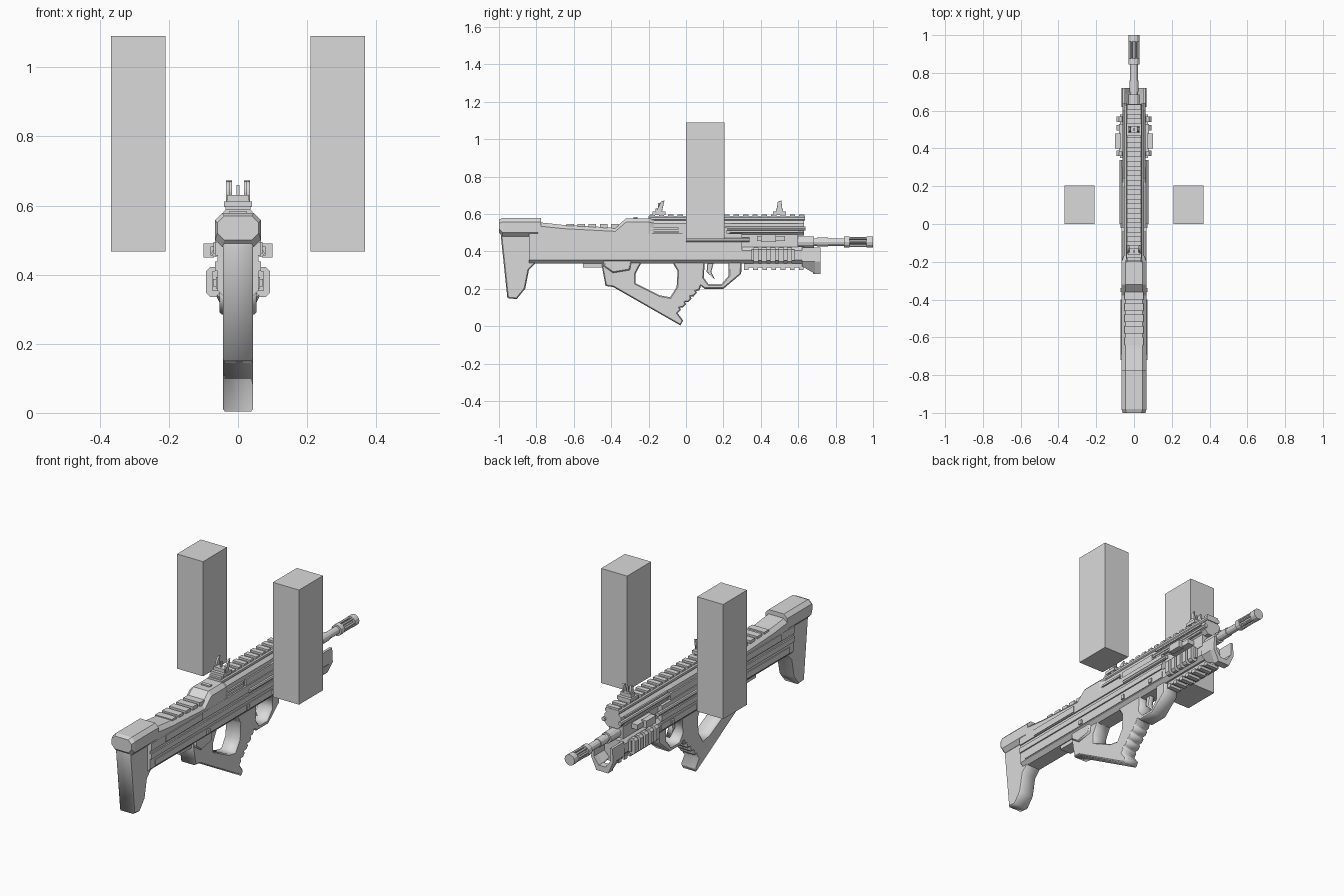
import bpy, bmesh, math
from mathutils import Matrix, Vector

cube = bpy.data.objects.get("Cube")
if cube:
    bpy.data.objects.remove(cube, do_unlink=True)

shade = (.7, .7, .7, 1)
grey = bpy.data.materials.new("plain_grey")
grey.use_nodes = True
grey.diffuse_color = shade
grey.node_tree.nodes["Principled BSDF"].inputs["Base Color"].default_value = shade

SIDES = (-1, 1)
BARREL_HEIGHT = .45
GRIP_HALF = .044
BODY_HALF = .066


def add_mesh(name, mesh):
    mesh.materials.clear()
    mesh.materials.append(grey)
    obj = bpy.data.objects.new(name, mesh)
    bpy.context.collection.objects.link(obj)
    return obj


def finish(name, bm):
    bmesh.ops.recalc_face_normals(bm, faces=bm.faces)
    mesh = bpy.data.meshes.new(name)
    bm.to_mesh(mesh)
    bm.free()
    return add_mesh(name, mesh)


def box(name, x, y, z, count=1, along="Y", step=0, mirror=False):
    """A box between the given limits, repeated in a row and mirrored if asked."""
    low, high = Vector((x[0], y[0], z[0])), Vector((x[1], y[1], z[1]))
    axis = Vector((0, 1, 0)) if along == "Y" else Vector((0, 0, 1))
    size = Matrix.Diagonal((*(high - low), 1))
    bm = bmesh.new()
    for side in SIDES if mirror else (1,):
        for i in range(count):
            mid = (low + high) / 2 + axis * step * i
            mid.x *= side
            bmesh.ops.create_cube(bm, size=1, matrix=Matrix.Translation(mid) @ size)
    return finish(name, bm)


def centred(half):
    return (-half, half)


def loft(name, stations):
    """Skin closed (x, z) sections placed at successive y."""
    bm = bmesh.new()
    rings = [[bm.verts.new((x, y, z)) for x, z in section] for y, section in stations]
    for a, b in zip(rings, rings[1:]):
        for i in range(len(a)):
            j = (i + 1) % len(a)
            bm.faces.new((a[i], a[j], b[j], b[i]))
    bm.faces.new(rings[0])
    bm.faces.new(rings[-1])
    return finish(name, bm)


def octagon(half, bottom, top, cut, x=0):
    """Rectangle section with all four corners cut off."""
    right = [(half - cut, bottom), (half, bottom + cut), (half, top - cut), (half - cut, top)]
    return [(x + w, z) for w, z in right] + [(x - w, z) for w, z in reversed(right)]


def beam(name, start, end, half, bottom, top, cut=.02, x=0):
    section = octagon(half, bottom, top, cut, x)
    return loft(name, [(start, section), (end, section)])


def plate(name, outlines, half, chamfer=.006, x=0):
    """Side outline in (y, z), further outlines being holes, extruded along x."""
    curve = bpy.data.curves.new(name, "CURVE")
    curve.dimensions, curve.fill_mode = "2D", "BOTH"
    curve.extrude, curve.bevel_depth = half - chamfer, chamfer
    curve.bevel_resolution, curve.offset = 0, -chamfer
    for points in outlines:
        spline = curve.splines.new("POLY")
        spline.points.add(len(points) - 1)
        for point, (y, z) in zip(spline.points, points):
            point.co = (y, z, 0, 1)
        spline.use_cyclic_u = True
    temp = bpy.data.objects.new(name, curve)
    mesh = bpy.data.meshes.new_from_object(temp)
    bpy.data.objects.remove(temp)
    side_on = Matrix(((0, 0, 1), (1, 0, 0), (0, 1, 0))).to_4x4()
    mesh.transform(Matrix.Translation((x, 0, 0)) @ side_on)
    return add_mesh(name, mesh)


def rod(name, start, end, radius, x=0, z=BARREL_HEIGHT, sides=12):
    bm = bmesh.new()
    place = Matrix.Translation((x, (start + end) / 2, z)) @ Matrix.Rotation(math.pi / 2, 4, "X")
    bmesh.ops.create_cone(bm, cap_ends=True, segments=sides, radius1=radius, radius2=radius,
                          depth=end - start, matrix=place)
    return finish(name, bm)


def serrated(start, end, teeth, depth):
    """Points of a toothed line from start to end, teeth cut to its left."""
    a, b = Vector(start), Vector(end)
    run = (b - a) / teeth
    notch = Vector((-run.y, run.x)).normalized() * depth
    points = []
    for i in range(teeth):
        corner = a + run * i
        points += [corner, corner + run * .6, corner + run * .7 + notch]
    return [tuple(p) for p in points] + [end]


# Two floating blocks
box("side_block", (.21, .367), (0, .205), (.467, 1.09), mirror=True)

# Rear stock: leg, cap, long body with ledges
plate("stock_leg", [[(-.99, .55), (-.99, .48), (-.955, .15), (-.905, .145), (-.86, .2),
                     (-.84, .3), (-.8, .34), (-.76, .4), (-.76, .55)]], GRIP_HALF)
cap = octagon(BODY_HALF, .48, .578, .02)
loft("stock_cap", [(-1, octagon(.06, .5, .57, .02)), (-.98, cap), (-.775, cap)])
beam("lower_body", -.84, .3, .06, .335, .495)
box("body_ledge", (.05, .067), (-.84, .3), (.41, .438), mirror=True)
box("body_shoulder", (.05, .067), (-.84, .3), (.455, .495), mirror=True)
box("body_skirt", (.05, .064), (-.8, .3), (.36, .393), mirror=True)
loft("stock_top", [(y, octagon(BODY_HALF, .47, top, .02))
                   for y, top in ((-.79, .556), (-.66, .542), (-.34, .525))])
box("stock_ribs", centred(.05), (-.64, -.6), (.5, .546), count=5, step=.06)
box("stock_side_panel", (.06, .071), (-.72, -.4), (.46, .495), mirror=True)
box("stock_under_rail", centred(.035), (-.55, -.4), (.315, .34))

# Receiver and upper fore end
loft("upper_receiver", [(y, octagon(half, bottom, top, .02)) for y, half, bottom, top in (
    (-.38, BODY_HALF, .45, .525), (-.32, BODY_HALF, .45, .577), (-.2, BODY_HALF, .45, .577),
    (-.17, .054, .45, .57), (.2, .054, .45, .57), (.24, .05, .485, .57), (.63, .05, .485, .57))])
box("receiver_vents", (.05, .063), (-.2, -.04), (.462, .473), count=4, along="Z", step=.018,
    mirror=True)
box("receiver_side_plate", (.05, .062), (-.02, .22), (.455, .53), mirror=True)
box("fore_end_strips", (.04, .058), (.24, .6), (.5, .51), count=2, along="Z", step=.04, mirror=True)
box("receiver_latch", centred(.025), (-.28, -.26), (.57, .584))
for side in SIDES:
    rod("side_tube", .2, .64, .011, x=side * .05, z=.522, sides=8)
    rod("side_handle", 0, .34, .011, x=side * BODY_HALF, z=.462, sides=8)

# Top rail with teeth
beam("top_rail", -.2, .635, .042, .565, .588, cut=.006)
box("rail_teeth", centred(.036), (-.195, -.167), (.58, .598), count=17, step=.05)

# Folding sights, each with two ears and a post
for name, y, lean, gap in (("rear_sight", -.145, .02, .03), ("front_sight", .5, 0, .022)):
    box(name + "_base", centred(.04), (y - .035, y + .035), (.595, .612))
    box(name + "_hinge", centred(.032), (y - .018, y + .018), (.61, .63))
    box(name + "_post", centred(.004), (y - .005, y + .005), (.62, .66))
    for side in SIDES:
        ear = [(y - .016, .61), (y + .016, .61), (y + .01 + lean, .673), (y - .01 + lean, .665)]
        plate(name + "_ear", [ear], .005, .001, x=side * gap)

# Grip frame with two openings, and trigger
finger_grip = serrated((-.045, .07), (.07, .19), teeth=4, depth=.012)
frame = [(-.45, .42), (-.45, .32), (-.43, .215), (-.39, .21), (-.03, .004), (-.015, .03),
         *finger_grip, (.08, .215), (.1, .2), (.2, .2), (.295, .28), (.3, .42)]
grip_hole = [(-.24, .337), (-.07, .337), (-.045, .295), (-.05, .21), (-.085, .155), (-.14, .165),
             (-.27, .23), (-.27, .28)]
guard_hole = [(.1, .337), (.228, .337), (.228, .27), (.19, .225), (.12, .225), (.095, .26)]
plate("grip_frame", [frame, grip_hole, guard_hole], GRIP_HALF)
plate("trigger", [[(.115, .345), (.15, .345), (.135, .29), (.155, .25), (.11, .29)]], .014, .003)
plate("frame_shoulder", [[(-.44, .36), (-.44, .32), (-.39, .285), (-.3, .3), (-.29, .36)]], .054)
for y in (-.36, -.02, .2):
    box("frame_pin", (.05, .072), (y, y + .022), (.365, .387), mirror=True)

# Lower fore end with an open, drooping tip
beam("fore_end", .29, .63, .06, .335, .425)
box("barrel_block", centred(.042), (.28, .6), (.41, .49))
for side in SIDES:
    cheek = [(.035, .28), (.066, .345), (.062, .42), (.048, .42), (.05, .35), (.02, .31)]
    cheek = [(side * x, z) for x, z in cheek]
    raised = [(x, max(z, .32)) for x, z in cheek]
    loft("fore_end_cheek", [(.62, raised), (.69, cheek), (.72, cheek)])
box("fore_end_lip", centred(.036), (.68, .72), (.28, .31))

# Side and bottom rails, side knobs
box("side_rail", (.05, .074), (.35, .58), (.352, .41), mirror=True)
for i in range(5):
    start = .36 + .045 * i
    for side in SIDES:
        beam("side_rail_rib", start, start + .028, .02, .335, .422, cut=.012, x=side * .072)
box("bottom_rail", centred(.03), (.31, .63), (.315, .34))
box("bottom_rail_teeth", centred(.036), (.31, .335), (.3, .32), count=7, step=.049)
box("knob_plate", (.04, .08), (.38, .53), (.455, .482), mirror=True)
box("side_knob", (.07, .1), (.4, .48), (.45, .49), mirror=True)

# Barrel and slotted muzzle
rod("barrel", .55, .86, .02)
rod("barrel_collar", .6, .685, .03)
rod("barrel_sleeve", .7, .76, .024)
rod("muzzle_core", .84, 1, .014)
rod("muzzle_rear_ring", .845, .875, .03)
rod("muzzle_front_ring", .965, 1, .03)
for i in range(6):
    angle = math.pi / 3 * i
    rod("muzzle_bar", .87, .97, .007, x=.022 * math.cos(angle),
        z=BARREL_HEIGHT + .022 * math.sin(angle), sides=6)
